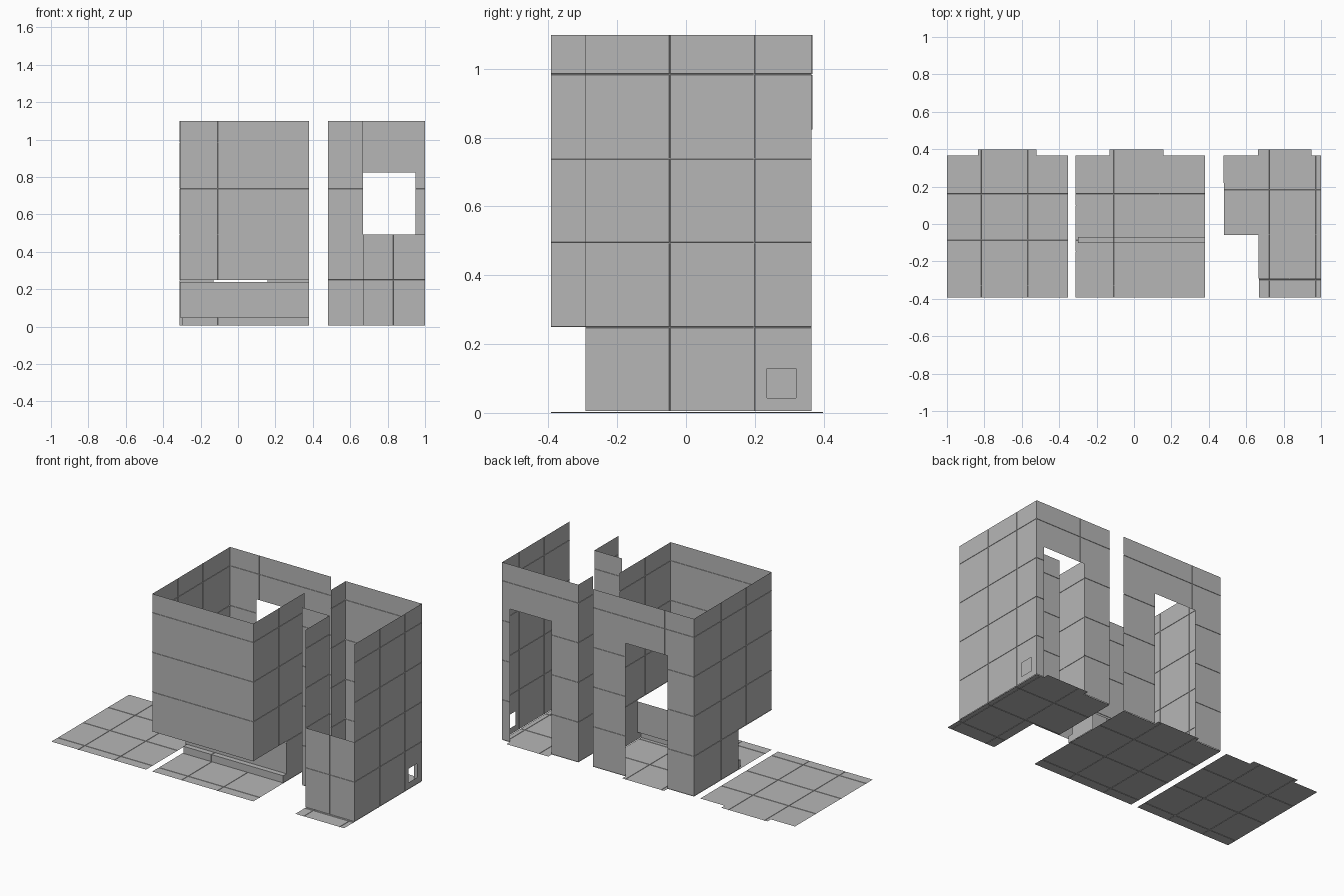
import bpy, bmesh

cube = bpy.data.objects.get("Cube")
if cube:
    bpy.data.objects.remove(cube, do_unlink=True)

# One matte grey for all tiles
GREY = (0.47, 0.47, 0.47, 1)
mat = bpy.data.materials.new("tile_grey")
mat.use_nodes = True
mat.diffuse_color = GREY
bsdf = mat.node_tree.nodes["Principled BSDF"]
bsdf.inputs["Base Color"].default_value = GREY
bsdf.inputs["Roughness"].default_value = 0.9

TILE = 0.245
GROUT = 0.002
TOP = 1.1
BASE = 0.006
BACK, FRONT = 0.365, -0.393
ROWS = [0.25 + TILE * i for i in range(4)]


def panel(name, axis, at, u, v, u_joints=(), v_joints=ROWS, holes=()):
    """Thin tiled sheet across an axis, with recessed joints and rectangular cut-outs."""
    def cuts(span, joints, sides):
        values = list(span) + [s for pair in sides for s in pair]
        values += [j + d for j in joints for d in (-GROUT, GROUT)]
        inside = {round(c, 4) for c in values if span[0] <= c <= span[1]}
        return sorted(inside)

    def place(a, b):
        return {"x": (at, a, b), "y": (a, at, b), "z": (a, b, at)}[axis]

    us = cuts(u, u_joints, [h[:2] for h in holes])
    vs = cuts(v, v_joints, [h[2:] for h in holes])
    bm = bmesh.new()
    grid = {(a, b): bm.verts.new(place(a, b)) for a in us for b in vs}
    joints = []
    for a0, a1 in zip(us, us[1:]):
        for b0, b1 in zip(vs, vs[1:]):
            a, b = (a0 + a1) / 2, (b0 + b1) / 2
            if any(h[0] < a < h[1] and h[2] < b < h[3] for h in holes):
                continue
            face = bm.faces.new([grid[k] for k in ((a0, b0), (a1, b0), (a1, b1), (a0, b1))])
            if any(abs(a - j) < GROUT for j in u_joints) or any(abs(b - j) < GROUT for j in v_joints):
                joints.append(face)
    bm.normal_update()
    if joints:
        bmesh.ops.inset_region(bm, faces=joints, thickness=0.0008, depth=-0.002,
                               use_boundary=False, use_even_offset=True)
    loose = [p for p in bm.verts if not p.link_faces]
    bmesh.ops.delete(bm, geom=loose, context="VERTS")
    mesh = bpy.data.meshes.new(name)
    bm.to_mesh(mesh)
    bm.free()
    mesh.materials.append(mat)
    obj = bpy.data.objects.new(name, mesh)
    bpy.context.collection.objects.link(obj)
    return obj


def floor(name, x0, x1, door, x_joints, y_joints, extra=()):
    """Tiled floor with a doorsill tongue at the back."""
    sill = 0.398
    holes = [(x0, door[0], BACK, sill), (door[1], x1, BACK, sill), *extra]
    panel(name, "z", 0.003, (x0, x1), (FRONT, sill), x_joints, y_joints, holes)


# Loose ceiling sheet lying beside the rooms
DEPTH_JOINTS = [-0.085 + TILE * i for i in (-1, 0, 1)]
floor("ceiling_sheet", -1, -0.353, (-0.835, -0.52), [-0.815, -0.57], DEPTH_JOINTS)

# Main room
L, R = -0.31, 0.38
DOOR = (-0.13, 0.158)
X_JOINTS = [-0.11, -0.11 + TILE]
SIDE_JOINTS = [-0.145, 0.1]
KICK = -0.07
floor("main_floor", L, R, DOOR, X_JOINTS, DEPTH_JOINTS)
panel("main_back_wall", "y", BACK, (L, R), (BASE, TOP), X_JOINTS[:1],
      holes=[(*DOOR, BASE, 0.825)])
panel("main_front_wall", "y", FRONT, (L, R), (ROWS[0], TOP), X_JOINTS[:1], ROWS[1:])
low_cut = (FRONT, KICK, BASE, ROWS[0])
panel("main_left_wall", "x", L, (FRONT, BACK), (BASE, TOP), SIDE_JOINTS, holes=[low_cut])
panel("main_right_wall", "x", R, (FRONT, 0.105), (BASE, TOP), SIDE_JOINTS[:1], holes=[low_cut])

# Recessed tub front with a low step
panel("tub_front", "y", KICK, (L, R), (0.05, 0.24), X_JOINTS[1:], ())
panel("step_front", "y", -0.102, (L + 0.01, R), (BASE, 0.05), X_JOINTS[:1], ())
panel("step_top", "z", 0.05, (L + 0.01, R), (-0.102, KICK), X_JOINTS[:1], ())
for side, x in (("left", L + 0.01), ("right", R)):
    panel(f"step_{side}_end", "x", x, (-0.102, KICK), (BASE, 0.05), (), ())

# Small L-shaped room
L2, MID, R2 = 0.48, 0.667, 1.0
NOOK, SHORT = -0.06, -0.292
DOOR2 = (MID - 0.005, 0.948)
floor("small_floor", L2, R2, DOOR2, [0.725, 0.97], [-0.3, -0.057, 0.185],
      [(L2, MID, FRONT, NOOK)])
panel("small_back_wall", "y", BACK, (L2, R2), (BASE, TOP), [0.688],
      holes=[(*DOOR2, BASE, 0.825)])
panel("small_right_wall", "x", R2, (SHORT, BACK), (BASE, TOP), [-0.047, 0.198],
      holes=[(0.235, 0.32, 0.045, 0.13)])
panel("small_left_wall", "x", L2, (0.22, BACK), (BASE, TOP))
panel("nook_front_wall", "y", NOOK, (L2, MID), (BASE, TOP))
panel("nook_side_wall", "x", MID, (SHORT, NOOK), (BASE, TOP))
panel("low_front_wall", "y", SHORT, (MID, R2), (BASE, 0.495), [0.832], ROWS[:1])

# Rest everything on the ground
low = min(v.co.z for o in bpy.data.objects if o.type == "MESH" for v in o.data.vertices)
for o in bpy.data.objects:
    if o.type == "MESH":
        o.location.z -= low
